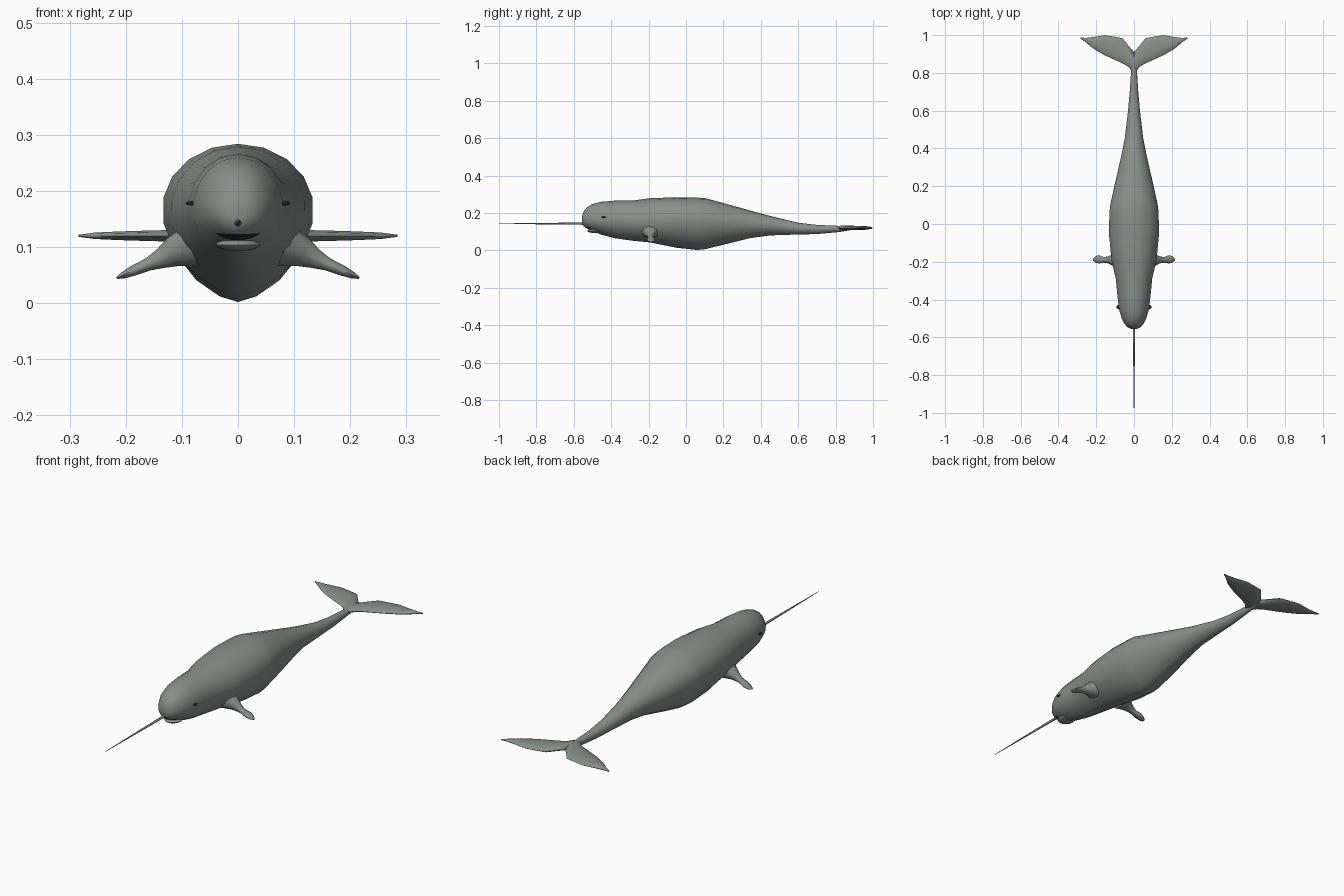
import bpy, bmesh, math
from mathutils import Vector
from mathutils.bvhtree import BVHTree

if "Cube" in bpy.data.objects:
    bpy.data.objects.remove(bpy.data.objects["Cube"])


def material(name, rgb):
    m = bpy.data.materials.new(name)
    m.diffuse_color = (*rgb, 1)
    m.use_nodes = True
    m.node_tree.nodes["Principled BSDF"].inputs["Base Color"].default_value = m.diffuse_color
    return m


SKIN = material("grey skin", (0.25, 0.28, 0.26))
DARK = material("dark eye", (0.02, 0.022, 0.025))


def finish(bm, name, mat, angle=60):
    bmesh.ops.recalc_face_normals(bm, faces=bm.faces)
    me = bpy.data.meshes.new(name)
    bm.to_mesh(me)
    bm.free()
    ob = bpy.data.objects.new(name, me)
    bpy.context.collection.objects.link(ob)
    me.materials.append(mat)
    bpy.ops.object.select_all(action='DESELECT')
    ob.select_set(True)
    bpy.context.view_layer.objects.active = ob
    bpy.ops.object.shade_smooth_by_angle(angle=math.radians(angle))
    return ob


def loft(rings):
    """Skin a list of equal-length point rings and cap both ends."""
    bm = bmesh.new()
    vs = [[bm.verts.new(p) for p in r] for r in rings]
    n = len(rings[0])
    for a, b in zip(vs, vs[1:]):
        for i in range(n):
            j = (i + 1) % n
            bm.faces.new((a[i], a[j], b[j], b[i]))
    bm.faces.new(vs[0])
    bm.faces.new(vs[-1])
    return bm


def angles(n):
    return [2 * math.pi * i / n for i in range(n)]


# Body: y, top z, bottom z, widest z, half width
stations = [
    (-0.556, 0.180, 0.145, 0.162, 0.012), (-0.548, 0.207, 0.129, 0.162, 0.034),
    (-0.530, 0.230, 0.118, 0.163, 0.050), (-0.500, 0.248, 0.103, 0.165, 0.066),
    (-0.450, 0.260, 0.083, 0.165, 0.081), (-0.380, 0.266, 0.065, 0.164, 0.089),
    (-0.290, 0.266, 0.052, 0.160, 0.098), (-0.190, 0.279, 0.042, 0.160, 0.121),
    (-0.050, 0.284, 0.014, 0.168, 0.135), (0.060, 0.282, 0.002, 0.168, 0.132),
    (0.100, 0.280, 0.006, 0.168, 0.128), (0.200, 0.253, 0.030, 0.155, 0.106),
    (0.340, 0.214, 0.065, 0.142, 0.073), (0.450, 0.184, 0.080, 0.134, 0.050),
    (0.600, 0.148, 0.085, 0.117, 0.032), (0.700, 0.136, 0.087, 0.113, 0.023),
    (0.820, 0.131, 0.098, 0.115, 0.015), (0.890, 0.126, 0.110, 0.118, 0.008)]


def body_ring(y, top, bot, mid, w):
    ring = []
    for a in angles(18):
        s, c = math.sin(a), math.cos(a)
        narrow = 1.0 if c >= 0 else abs(s) ** 0.3     # tapered belly
        ring.append((w * s * narrow, y, mid + c * ((top - mid) if c >= 0 else (mid - bot))))
    return ring


bm = loft([body_ring(*s) for s in stations])
tree = BVHTree.FromBMesh(bm)
finish(bm, "body", SKIN)


# Flippers: x, y, z, half chord, half thickness
flip = [(0.085, -0.190, 0.100, 0.050, 0.036), (0.115, -0.190, 0.091, 0.030, 0.026),
        (0.138, -0.190, 0.079, 0.018, 0.017), (0.160, -0.190, 0.069, 0.015, 0.011),
        (0.186, -0.187, 0.058, 0.022, 0.009), (0.204, -0.187, 0.050, 0.017, 0.006),
        (0.216, -0.189, 0.045, 0.006, 0.002)]
# Flukes: x, leading y, trailing y, half thickness
fluke = [(0.0, 0.79, 0.910, 0.013), (0.03, 0.833, 0.945, 0.012), (0.06, 0.850, 0.983, 0.012),
         (0.105, 0.870, 0.992, 0.011), (0.155, 0.893, 1.0, 0.010), (0.215, 0.928, 0.990, 0.008),
         (0.255, 0.962, 0.985, 0.006), (0.284, 0.982, 0.988, 0.002)]
for side, label in ((-1, "right"), (1, "left")):
    finish(loft([[(side * (x + 0.45 * t * math.sin(a)), y + c * math.cos(a), z + t * math.sin(a))
                  for a in angles(10)] for x, y, z, c, t in flip]), label + "_flipper", SKIN)
    finish(loft([[(side * x, (l + r) / 2 + (r - l) / 2 * math.cos(a), 0.120 + t * math.sin(a))
                  for a in angles(10)] for x, l, r, t in fluke]), label + "_fluke", SKIN)

    # Eye: flattened ball set on the side of the head
    hit, normal, _, _ = tree.ray_cast(Vector((side, -0.44, 0.178)), Vector((-side, 0, 0)))
    bm = bmesh.new()
    bmesh.ops.create_uvsphere(bm, u_segments=12, v_segments=8, radius=1)
    bmesh.ops.scale(bm, vec=(0.012, 0.012, 0.004), verts=bm.verts)
    bmesh.ops.rotate(bm, matrix=normal.to_track_quat('Z', 'Y').to_matrix(), verts=bm.verts)
    bmesh.ops.translate(bm, vec=hit, verts=bm.verts)
    finish(bm, label + "_eye", DARK)

# Tusk: long thin taper
finish(loft([[(r * math.cos(a), y, 0.143 + r * math.sin(a)) for a in angles(8)]
             for y, r in ((-0.53, 0.008), (-0.56, 0.006), (-0.75, 0.004), (-1.0, 0.001))]),
       "tusk", SKIN)

# Lower jaw: small lip below the mouth
bm = bmesh.new()
bmesh.ops.create_uvsphere(bm, u_segments=16, v_segments=8, radius=1)
bmesh.ops.scale(bm, vec=(0.040, 0.042, 0.011), verts=bm.verts)
bmesh.ops.translate(bm, vec=(0, -0.486, 0.104), verts=bm.verts)
finish(bm, "lower_jaw", SKIN)

# Mouth: curved dark strip laid on the front of the head
bm = bmesh.new()
rows = []
for i in range(13):
    u = i / 6 - 1
    pair = []
    for z in (0.123 + 0.002 * u * u, 0.112 + 0.012 * u * u):
        hit = tree.ray_cast(Vector((0.040 * u, -0.9, z)), Vector((0, 1, 0)))[0]
        pair.append(bm.verts.new((hit.x, hit.y - 0.003, hit.z)))
    rows.append(pair)
for a, b in zip(rows, rows[1:]):
    bm.faces.new((a[0], a[1], b[1], b[0]))
finish(bm, "mouth", DARK)
